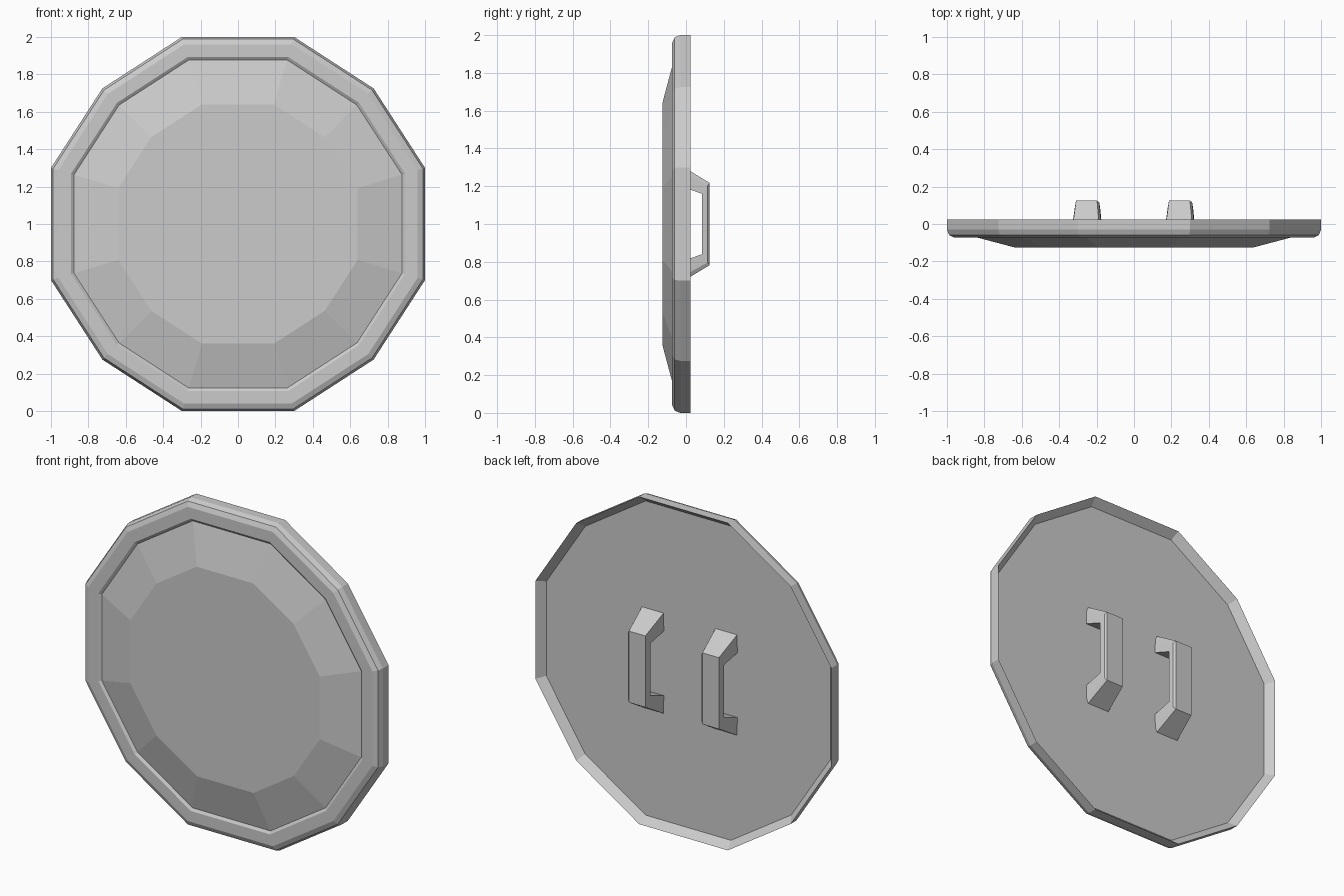
import bpy, bmesh

if "Cube" in bpy.data.objects:
    bpy.data.objects.remove(bpy.data.objects["Cube"])


def loft(name, rings, closed=True):
    """Skin a list of equal-length point rings and cap both ends."""
    bm = bmesh.new()
    loops = [[bm.verts.new(p) for p in ring] for ring in rings]
    n = len(loops[0])
    for a, b in zip(loops, loops[1:]):
        for i in range(n):
            j = (i + 1) % n
            bm.faces.new((a[i], a[j], b[j], b[i]))
    bm.faces.new(loops[0])
    bm.faces.new(loops[-1])
    bmesh.ops.recalc_face_normals(bm, faces=bm.faces)
    mesh = bpy.data.meshes.new(name)
    bm.to_mesh(mesh)
    bm.free()
    obj = bpy.data.objects.new(name, mesh)
    bpy.context.collection.objects.link(obj)
    return obj


# Twelve-sided outline, one quadrant rotated four times
outline = []
quadrant = [(1.0, 0.3), (0.725, 0.725), (0.3, 1.0)]
for _ in range(4):
    outline += quadrant
    quadrant = [(-z, x) for x, z in quadrant]

# Disc: (outline scale, y) from the raised front panel round to the recessed back
profile = [(0.64, -0.125), (0.877, -0.062), (0.893, -0.073), (0.96, -0.073),
           (0.988, -0.06), (1.0, -0.03), (1.0, 0.025), (0.96, -0.022)]
loft("shield_disc", [[(x * s, y, 1 + z * s) for x, z in outline]
                     for s, y in profile])

# Handles: tapered bar with one chamfered edge, bent into a bracket
# each station: outer (y, z), inner (y, z), and x of the five section corners
foot = ((-0.024, 0.308), (-0.024, 0.198), (-0.08, 0.066, 0.077, 0.08, -0.082))
bend = ((0.125, 0.218), (0.085, 0.16), (-0.06, 0.052, 0.064, 0.069, -0.067))


def section(station, side, cx):
    (yo, zo), (yi, zi), xs = station
    mix = (0, 0, 0.25, 1, 1)
    return [(cx + x, yo + (yi - yo) * t, 1 + side * (zo + (zi - zo) * t))
            for x, t in zip(xs, mix)]


for name, cx in (("left_handle", -0.25), ("right_handle", 0.247)):
    loft(name, [section(foot, 1, cx), section(bend, 1, cx),
                section(bend, -1, cx), section(foot, -1, cx)])
